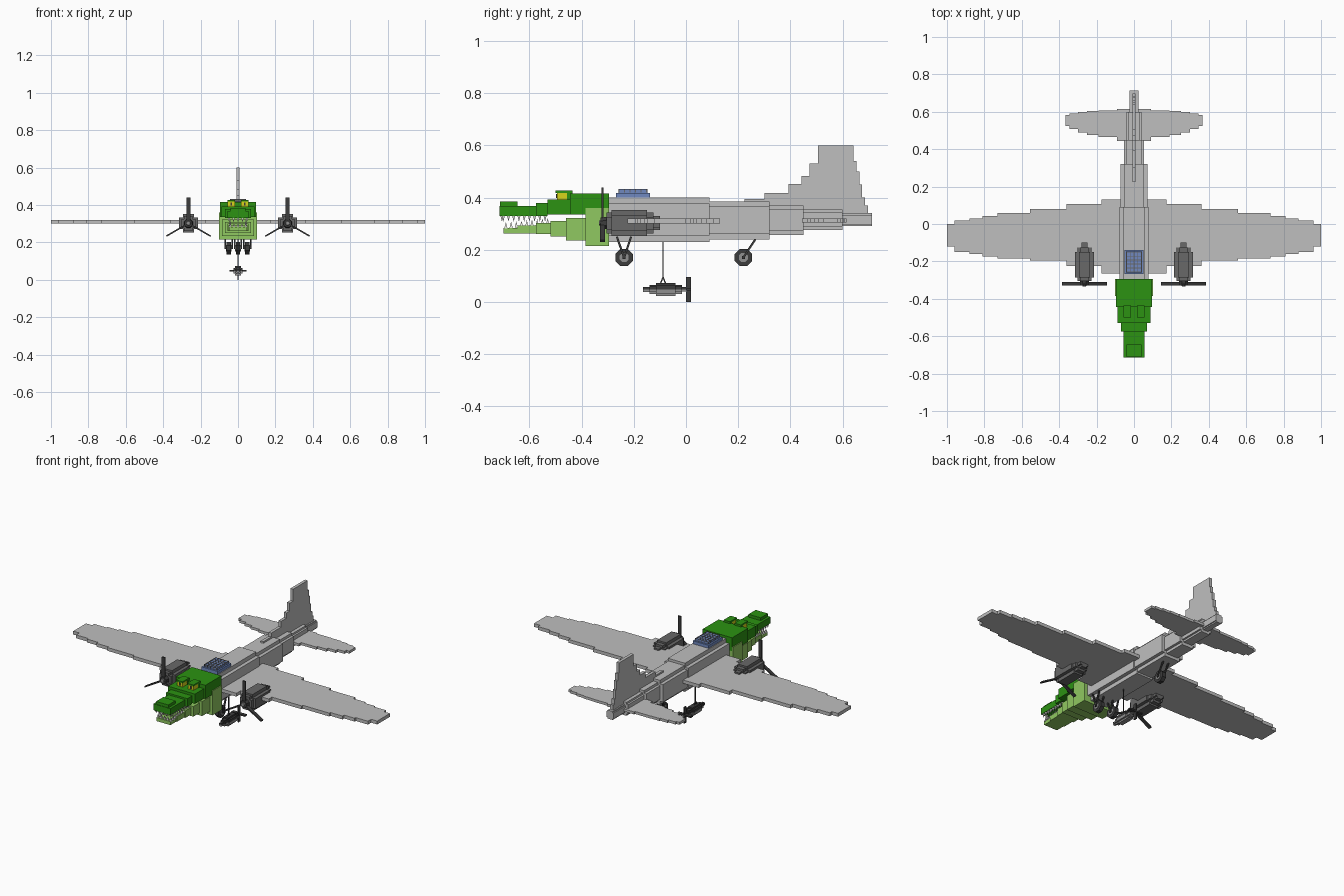
import bpy, bmesh, math
from mathutils import Matrix, Vector

if "Cube" in bpy.data.objects:
    bpy.data.objects.remove(bpy.data.objects["Cube"])


def material(name, r, g, b):
    m = bpy.data.materials.new(name)
    m.use_nodes = True
    m.diffuse_color = (r, g, b, 1)
    m.node_tree.nodes["Principled BSDF"].inputs["Base Color"].default_value = (r, g, b, 1)
    return m


light_grey = material("light grey", .52, .52, .52)
mid_grey = material("mid grey", .28, .28, .28)
engine_grey = material("engine grey", .14, .14, .14)
charcoal = material("charcoal", .045, .045, .045)
dark_green = material("dark green", .025, .29, .006)
pale_green = material("pale green", .28, .58, .12)
glass_blue = material("glass blue", .16, .25, .53)
eye_yellow = material("eye yellow", .68, .66, .01)
tooth_white = material("tooth white", .8, .8, .76)


def finish(name, bm, *mats):
    bmesh.ops.recalc_face_normals(bm, faces=bm.faces)
    mesh = bpy.data.meshes.new(name)
    bm.to_mesh(mesh)
    bm.free()
    for m in mats:
        mesh.materials.append(m)
    obj = bpy.data.objects.new(name, mesh)
    bpy.context.collection.objects.link(obj)
    return obj


def paint(verts, index):
    for f in {f for v in verts for f in v.link_faces}:
        f.material_index = index


def box(bm, x, y, z, index=0):
    """Box spanning three (low, high) ranges."""
    ranges = (x, y, z)
    mat = Matrix.Translation([(a + b) / 2 for a, b in ranges]) @ Matrix.Diagonal([b - a for a, b in ranges] + [1])
    paint(bmesh.ops.create_cube(bm, size=1, matrix=mat)["verts"], index)


def beam(bm, start, end, width, depth, index=0):
    """Square bar between two points."""
    p, q = Vector(start), Vector(end)
    mat = Matrix.Translation((p + q) / 2) @ (q - p).to_track_quat("Z", "Y").to_matrix().to_4x4()
    mat = mat @ Matrix.Diagonal((width, depth, (q - p).length, 1))
    paint(bmesh.ops.create_cube(bm, size=1, matrix=mat)["verts"], index)


def cone(bm, centre, r1, r2, depth, sides, turn, index=0):
    mat = Matrix.Translation(centre) @ turn @ Matrix.Rotation(math.pi / sides, 4, "Z")
    made = bmesh.ops.create_cone(bm, cap_ends=True, segments=sides, radius1=r1, radius2=r2, depth=depth, matrix=mat)
    paint(made["verts"], index)


def stepped(bm, sections, x=0, ratio=.72):
    """Chain of blocks with notched corners: (y range, half width, z range)."""
    for y, w, (low, high) in sections:
        cut = (high - low) * (1 - ratio) / 2
        box(bm, (x - w, x + w), y, (low + cut, high - cut))
        box(bm, (x - w * ratio, x + w * ratio), y, (low, high))


def plate(name, outline, offset, mat):
    """Flat outline extruded by an offset."""
    bm = bmesh.new()
    face = bm.faces.new([bm.verts.new(p) for p in outline])
    made = bmesh.ops.extrude_face_region(bm, geom=[face])["geom"]
    bmesh.ops.translate(bm, verts=[v for v in made if isinstance(v, bmesh.types.BMVert)], vec=offset)
    return finish(name, bm, mat)


def stepped_wing(name, steps, z, thickness):
    """Symmetric wing from (outer x, rear y, front y) steps."""
    rear, front, inner = [], [], 0
    for x, back, nose in steps:
        rear += [(inner, back, z), (x, back, z)]
        front += [(inner, nose, z), (x, nose, z)]
        inner = x
    half = rear[1:] + front[:0:-1]
    mirrored = [(-x, y, z) for x, y, z in reversed(half)]
    plate(name, half + mirrored, (0, 0, thickness), light_grey)


# fuselage
bm = bmesh.new()
stepped(bm, [((-.3, .09), .078, (.23, .4)), ((.09, .32), .072, (.24, .385)), ((.32, .45), .054, (.257, .37)),
             ((.45, .6), .04, (.275, .355)), ((.6, .713), .023, (.29, .34))])
finish("fuselage", bm, light_grey)

# wings and tailplane
stepped_wing("main_wing", [(.175, .13, -.265), (.36, .107, -.225), (.555, .08, -.195), (.73, .06, -.185),
                           (.81, .042, -.175), (.88, .03, -.16), (.96, .02, -.15), (1, 0, -.12)], .3, .02)
stepped_wing("tailplane", [(.09, .615, .445), (.19, .607, .465), (.25, .605, .475), (.3, .6, .49),
                           (.345, .592, .507), (.365, .583, .525)], .305, .015)

# tail fin, stepped at both edges
rise = [(.225, .395), (.3, .418), (.393, .452), (.443, .483), (.473, .53), (.505, .6)]
fall = [(.642, .6), (.653, .54), (.664, .5), (.675, .45), (.685, .4), (.697, .37), (.71, .335)]
fin, height = [], .32
for y, z in rise:
    fin += [(y, height), (y, z)]
    height = z
for (y, z), (_, lower) in zip(fall, fall[1:] + [(0, .3)]):
    fin += [(y, z), (y, lower)]
plate("tail_fin", [(-.009, y, z) for y, z in fin], (.018, 0, 0), light_grey)

# upper jaw and skull
bm = bmesh.new()
for y, w, z in [((-.445, -.295), .097, (.335, .415)), ((-.53, -.445), .088, (.335, .393)),
                ((-.575, -.53), .07, (.33, .378)), ((-.715, -.575), .055, (.33, .368)),
                ((-.712, -.645), .04, (.365, .385))]:
    box(bm, (-w, w), y, z)
finish("upper_jaw", bm, dark_green)

# lower jaw
bm = bmesh.new()
for y, w, z in [((-.7, -.645), .045, (.262, .283)), ((-.645, -.575), .05, (.262, .292)),
                ((-.575, -.52), .056, (.26, .302)), ((-.52, -.46), .07, (.25, .31)),
                ((-.46, -.385), .086, (.235, .322)), ((-.385, -.295), .102, (.215, .36))]:
    box(bm, (-w, w), y, z)
finish("lower_jaw", bm, pale_green)

# teeth
bm = bmesh.new()
flip = Matrix.Rotation(math.pi, 4, "X")
spin = Matrix.Identity(4)
for i in range(9):
    y = -.7 + i * .02
    for s in (-1, 1):
        cone(bm, (s * .048, y, .32), .009, 0, .025, 4, flip)
        cone(bm, (s * .042, y + .01, .293 + i * .002), .009, 0, .025, 4, spin)
for i in range(-1, 2):
    cone(bm, (i * .024, -.705, .32), .009, 0, .025, 4, flip)
    cone(bm, (i * .021, -.69, .293), .009, 0, .025, 4, spin)
finish("teeth", bm, tooth_white)

# eyes under green brows
bm = bmesh.new()
for s in (-1, 1):
    x = s * .036
    box(bm, (x - .019, x + .019), (-.495, -.455), (.39, .418), 1)
    box(bm, (x - .021, x + .021), (-.5, -.435), (.418, .427))
    box(bm, (x - .021, x + .021), (-.455, -.435), (.39, .42))
    box(bm, (x - .004, x + .004), (-.498, -.49), (.398, .414), 2)
finish("eyes", bm, dark_green, eye_yellow, charcoal)

# canopy with framing bars
bm = bmesh.new()
box(bm, (-.052, .052), (-.268, -.138), (.395, .418))
box(bm, (-.043, .043), (-.258, -.148), (.418, .43))
for i in range(-2, 3):
    box(bm, (i * .02 - .002, i * .02 + .002), (-.259, -.147), (.419, .432), 1)
for i in range(6):
    y = -.256 + i * .021
    box(bm, (-.044, .044), (y - .002, y + .002), (.419, .4315), 1)
finish("canopy", bm, glass_blue, engine_grey)

# engines and propellers
face_forward = Matrix.Rotation(math.pi / 2, 4, "X")
for side, s in (("left", 1), ("right", -1)):
    x, z = s * .265, .302
    bm = bmesh.new()
    stepped(bm, [((-.305, -.285), .038, (.262, .342)), ((-.285, -.15), .05, (.252, .352)),
                 ((-.15, -.125), .04, (.262, .342)), ((-.125, -.1), .027, (.275, .329))], x, .6)
    finish(side + "_engine", bm, engine_grey)
    bm = bmesh.new()
    cone(bm, (x, -.315, z), .026, .022, .025, 8, face_forward)
    cone(bm, (x, -.328, z), .014, .01, .01, 8, face_forward, 1)
    for k in range(3):
        a = math.radians(90 + k * 120)
        beam(bm, (x, -.32, z), (x + math.cos(a) * .137, -.32, z + math.sin(a) * .137), .02, .008)
    blades = finish(side + "_propeller", bm, charcoal, mid_grey)
    # keep blades flat to the direction of travel
    blades.data.update()

# wheels with twin struts
side_on = Matrix.Rotation(math.pi / 2, 4, "Y")
for name, x, y, feet in (("left_wheel", .05, -.237, (-.265, -.21)), ("right_wheel", -.05, -.237, (-.265, -.21)),
                         ("tail_wheel", 0, .22, (.272,))):
    bm = bmesh.new()
    cone(bm, (x, y, .17), .036, .036, .024, 8, side_on)
    cone(bm, (x, y, .17), .019, .019, .03, 8, side_on, 1)
    box(bm, (x - .022, x + .022), (y - .006, y + .006), (.164, .176))
    for s in (-1, 1):
        for foot in feet:
            beam(bm, (x + s * .018, y, .17), (x + s * .018, foot, .25), .008, .008)
    finish(name, bm, charcoal, mid_grey)

# hanging bomb: dark top half, lighter belly
bm = bmesh.new()
for y, r in [((-.165, -.14), .01), ((-.14, -.115), .017), ((-.115, -.04), .025), ((-.04, -.015), .017), ((-.015, .004), .009)]:
    for w, h in ((r, r * .6), (r * .6, r)):
        box(bm, (-w, w), y, (.048, .048 + h))
        box(bm, (-w, w), y, (.048 - h, .048), 1)
box(bm, (-.004, .004), (0, .02), (0, .095))
box(bm, (-.045, .045), (0, .02), (.044, .052))
finish("bomb", bm, charcoal, mid_grey)

# bomb cable
bm = bmesh.new()
beam(bm, (0, -.088, .09), (0, -.088, .24), .005, .005)
for end in (-.1, -.076):
    beam(bm, (0, -.088, .095), (0, end, .065), .005, .005)
finish("bomb_cable", bm, charcoal)
